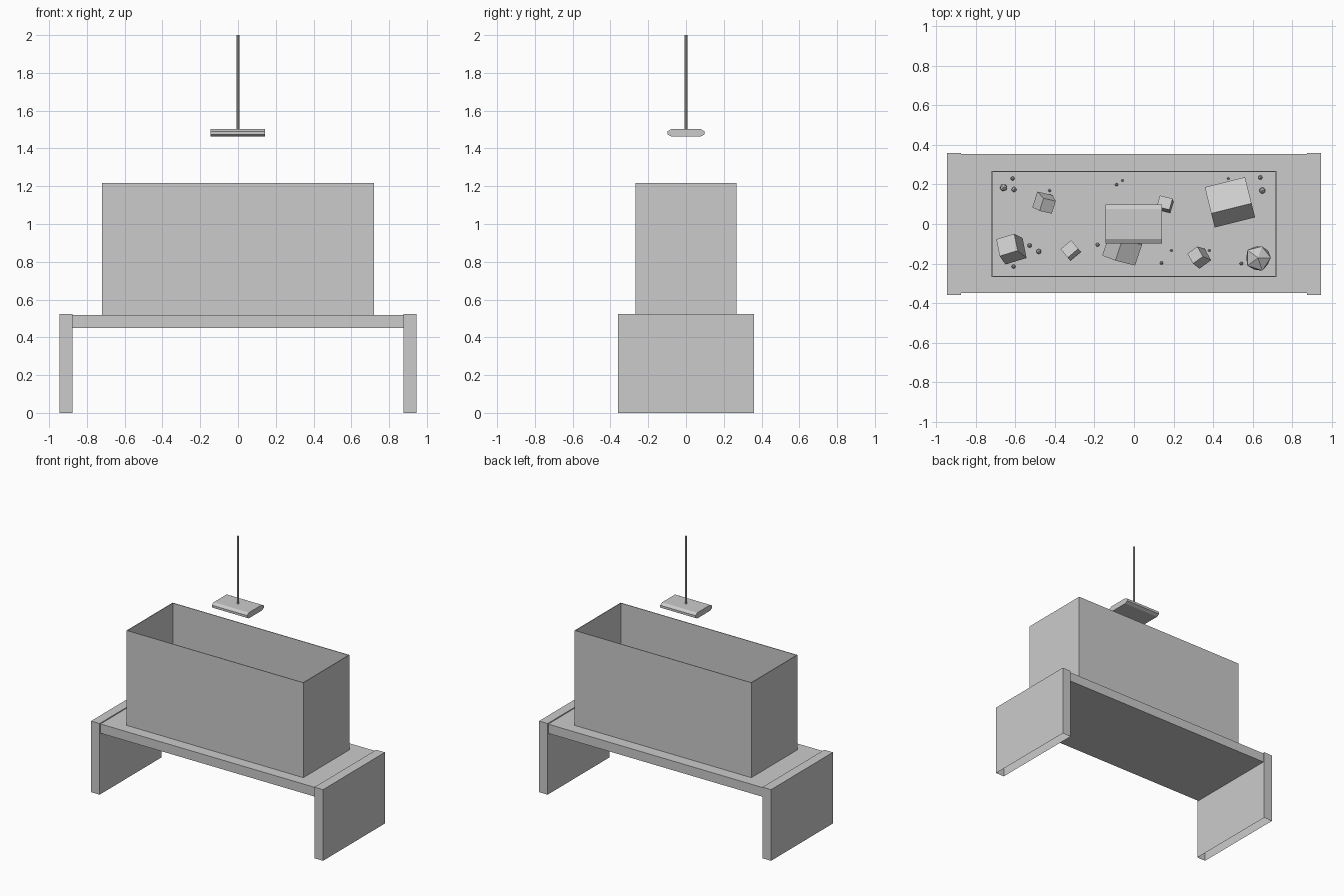
import bpy, bmesh, math, random
from mathutils import Matrix, Vector, Euler

if "Cube" in bpy.data.objects:
    bpy.data.objects.remove(bpy.data.objects["Cube"])

random.seed(4)
FLOOR = 0.524


def finish(bm, name):
    bmesh.ops.recalc_face_normals(bm, faces=bm.faces)
    me = bpy.data.meshes.new(name)
    bm.to_mesh(me)
    bm.free()
    ob = bpy.data.objects.new(name, me)
    bpy.context.collection.objects.link(ob)
    return ob


def box(name, x, y, z, open_dir=0):
    """Box from (min, max) ranges; open_dir +1/-1 removes the top/bottom face."""
    bm = bmesh.new()
    size = (x[1] - x[0], y[1] - y[0], z[1] - z[0])
    mid = Vector((sum(x) / 2, sum(y) / 2, sum(z) / 2))
    bmesh.ops.create_cube(bm, size=1, matrix=Matrix.Translation(mid) @ Matrix.Diagonal((*size, 1)))
    if open_dir:
        bm.normal_update()
        gone = [f for f in bm.faces if f.normal.z * open_dir > 0.9]
        bmesh.ops.delete(bm, geom=gone, context='FACES_ONLY')
    return finish(bm, name)


def settle(bm, x, y):
    """Centre the mesh over (x, y) and rest it on the tank floor."""
    lo = [min(v.co[i] for v in bm.verts) for i in range(3)]
    hi = [max(v.co[i] for v in bm.verts) for i in range(3)]
    bmesh.ops.translate(bm, verts=bm.verts, vec=(
        x - (lo[0] + hi[0]) / 2, y - (lo[1] + hi[1]) / 2, FLOOR - lo[2]))


def block_rock(name, x, y, size, yaw, tilt, roll=0, taper=1.0):
    bm = bmesh.new()
    bmesh.ops.create_cube(bm, size=1)
    for v in bm.verts:
        k = taper if v.co.z > 0 else 1
        v.co = Vector((v.co.x * size[0] * k, v.co.y * size[1] * k, v.co.z * size[2]))
    rot = Euler((math.radians(tilt), math.radians(roll), math.radians(yaw))).to_matrix()
    bmesh.ops.rotate(bm, verts=bm.verts, matrix=rot)
    settle(bm, x, y)
    return finish(bm, name)


# Bench: two slab legs (open underneath) and the top board
box("bench_leg_left", (-0.945, -0.875), (-0.36, 0.36), (0, 0.524), -1)
box("bench_leg_right", (0.875, 0.945), (-0.36, 0.36), (0, 0.524), -1)
box("bench_top", (-0.875, 0.875), (-0.35, 0.353), (0.449, 0.517))

# Open-topped glass tank
tank = box("tank", (-0.72, 0.72), (-0.268, 0.268), (0.517, 1.216), 1)
solid = tank.modifiers.new("glass_thickness", 'SOLIDIFY')
solid.thickness = 0.007
solid.offset = -1

# Hanging lamp: chamfered profile extruded along x
bm = bmesh.new()
profile = [(-0.075, 1.462), (0.075, 1.462), (0.098, 1.474), (0.098, 1.491),
           (0.075, 1.504), (-0.075, 1.504), (-0.098, 1.491), (-0.098, 1.474)]
face = bm.faces.new([bm.verts.new((-0.145, y, z)) for y, z in profile])
ext = bmesh.ops.extrude_face_region(bm, geom=[face], use_keep_orig=True)
bmesh.ops.translate(bm, verts=[g for g in ext["geom"] if isinstance(g, bmesh.types.BMVert)],
                    vec=(0.287, 0, 0))
finish(bm, "lamp_head")

# Lamp rod
bm = bmesh.new()
bmesh.ops.create_cone(bm, cap_ends=False, segments=8, radius1=0.008, radius2=0.008,
                      depth=0.498, matrix=Matrix.Translation((0, 0, 1.751)))
finish(bm, "lamp_rod")

# Angular rocks in the tank
block_rock("rock_large", 0.485, 0.11, (0.21, 0.155, 0.155), 14, -28)
block_rock("rock_left", -0.62, -0.127, (0.115, 0.11, 0.11), 17, -22, -14, 0.85)
block_rock("rock_back_left", -0.455, 0.108, (0.085, 0.085, 0.085), -13, 12, 22, 0.8)
block_rock("rock_mid_left", -0.32, -0.134, (0.07, 0.06, 0.06), 40, -20)
block_rock("rock_centre", -0.06, -0.115, (0.15, 0.15, 0.13), -14, 12, 24, 0.75)
block_rock("rock_back_mid", 0.157, 0.1, (0.067, 0.06, 0.06), -14, -14, -8)
block_rock("rock_mid_right", 0.33, -0.17, (0.075, 0.075, 0.08), 36, -26, -14, 0.85)

# Faceted boulder
bm = bmesh.new()
bmesh.ops.create_icosphere(bm, subdivisions=1, radius=0.072)
for v in bm.verts:
    v.co *= random.uniform(0.9, 1.08)
settle(bm, 0.63, -0.175)
finish(bm, "boulder_right")

# Scattered pebbles: x, y, radius
pebbles = [(-0.66, 0.184, 0.02), (-0.614, 0.23, 0.011), (-0.607, 0.174, 0.014),
           (-0.427, 0.169, 0.008), (-0.088, 0.199, 0.009), (-0.058, 0.22, 0.007),
           (-0.528, -0.109, 0.012), (-0.482, -0.139, 0.014), (-0.609, -0.215, 0.011),
           (-0.184, -0.105, 0.011), (0.139, -0.197, 0.01), (0.189, -0.134, 0.007),
           (0.381, -0.134, 0.007), (0.543, -0.2, 0.01), (0.639, 0.235, 0.012),
           (0.649, 0.169, 0.017), (0.477, 0.23, 0.007)]
for i, (x, y, r) in enumerate(pebbles):
    bm = bmesh.new()
    bmesh.ops.create_icosphere(bm, subdivisions=1, radius=r)
    settle(bm, x, y)
    finish(bm, f"pebble_{i + 1}")
